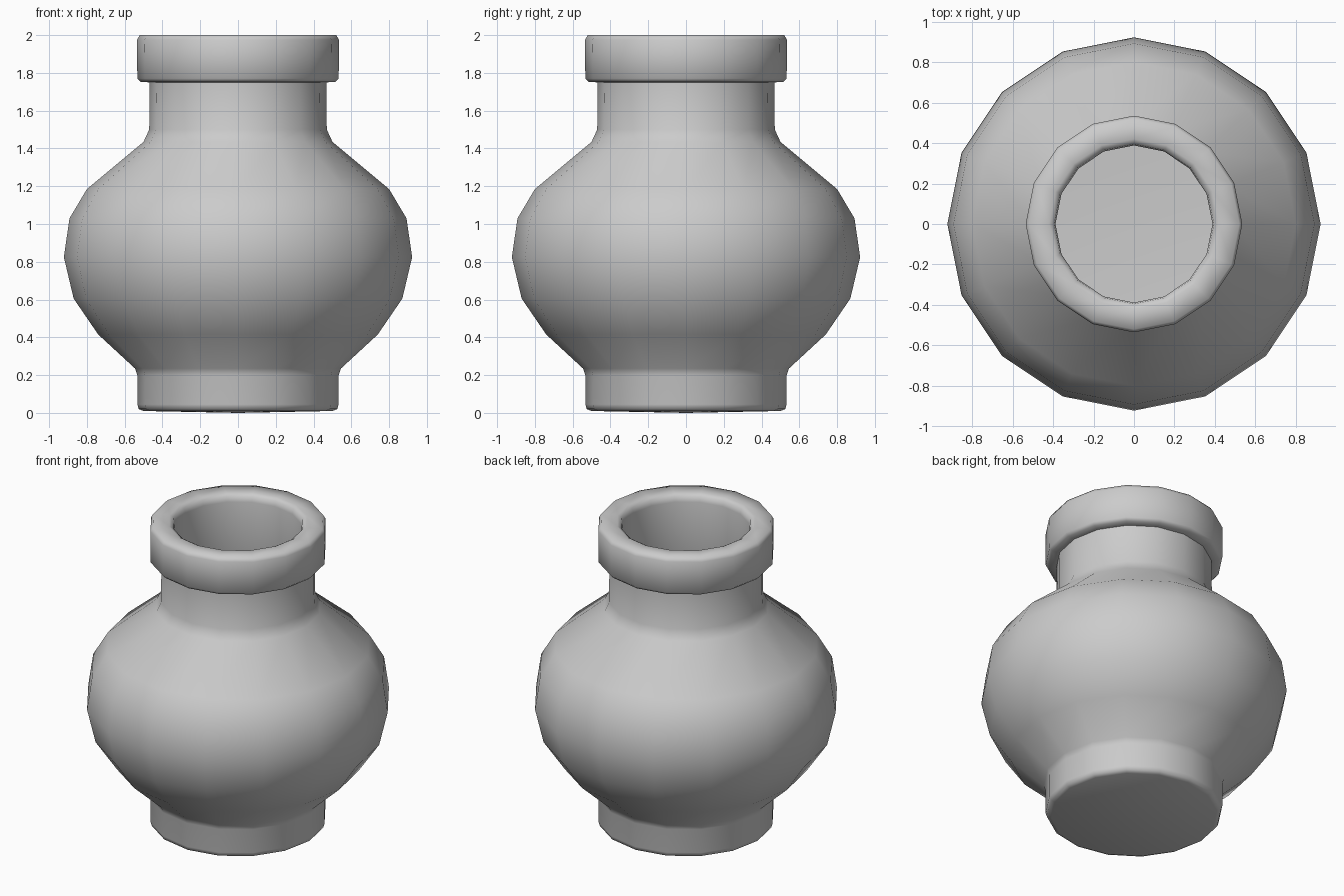
import bpy, bmesh, math

if "Cube" in bpy.data.objects:
    bpy.data.objects.remove(bpy.data.objects["Cube"])

SIDES = 16

# Half cross-section (radius, height): foot, belly, neck, rim
outer = [(0.50, 0.01), (0.525, 0.02), (0.533, 0.045), (0.533, 0.20), (0.545, 0.235),
         (0.74, 0.415), (0.87, 0.605), (0.922, 0.825), (0.892, 1.03), (0.80, 1.185),
         (0.50, 1.435), (0.47, 1.50), (0.468, 1.75), (0.515, 1.752), (0.533, 1.77),
         (0.535, 1.975), (0.52, 2.0)]
# Hollow inside, from mouth down to floor
inner = [(0.42, 2.0), (0.395, 1.985), (0.388, 1.95), (0.388, 1.48), (0.43, 1.39),
         (0.74, 1.13), (0.81, 1.01), (0.84, 0.825), (0.79, 0.64), (0.68, 0.47),
         (0.46, 0.26), (0.44, 0.12)]


def lathe(name, profile):
    """Turn a closed-ended profile around z and cap both ends."""
    bm = bmesh.new()
    rings = []
    for r, z in profile:
        rings.append([bm.verts.new((r * math.cos(2 * math.pi * i / SIDES),
                                    r * math.sin(2 * math.pi * i / SIDES), z))
                      for i in range(SIDES)])
    for a, b in zip(rings, rings[1:]):
        for i in range(SIDES):
            j = (i + 1) % SIDES
            bm.faces.new((a[i], a[j], b[j], b[i]))
    # Underside and inner floor, each a shallow fan
    for ring, z in ((rings[0], 0.0), (rings[-1], 0.10)):
        centre = bm.verts.new((0, 0, z))
        for i in range(SIDES):
            bm.faces.new((ring[i], ring[(i + 1) % SIDES], centre))
    bmesh.ops.recalc_face_normals(bm, faces=bm.faces)
    mesh = bpy.data.meshes.new(name)
    bm.to_mesh(mesh)
    bm.free()
    obj = bpy.data.objects.new(name, mesh)
    bpy.context.collection.objects.link(obj)
    return obj


# Vase body
vase = lathe("vase", outer + inner)
bpy.context.view_layer.objects.active = vase
vase.select_set(True)
bpy.ops.object.shade_smooth_by_angle(angle=math.radians(75))
